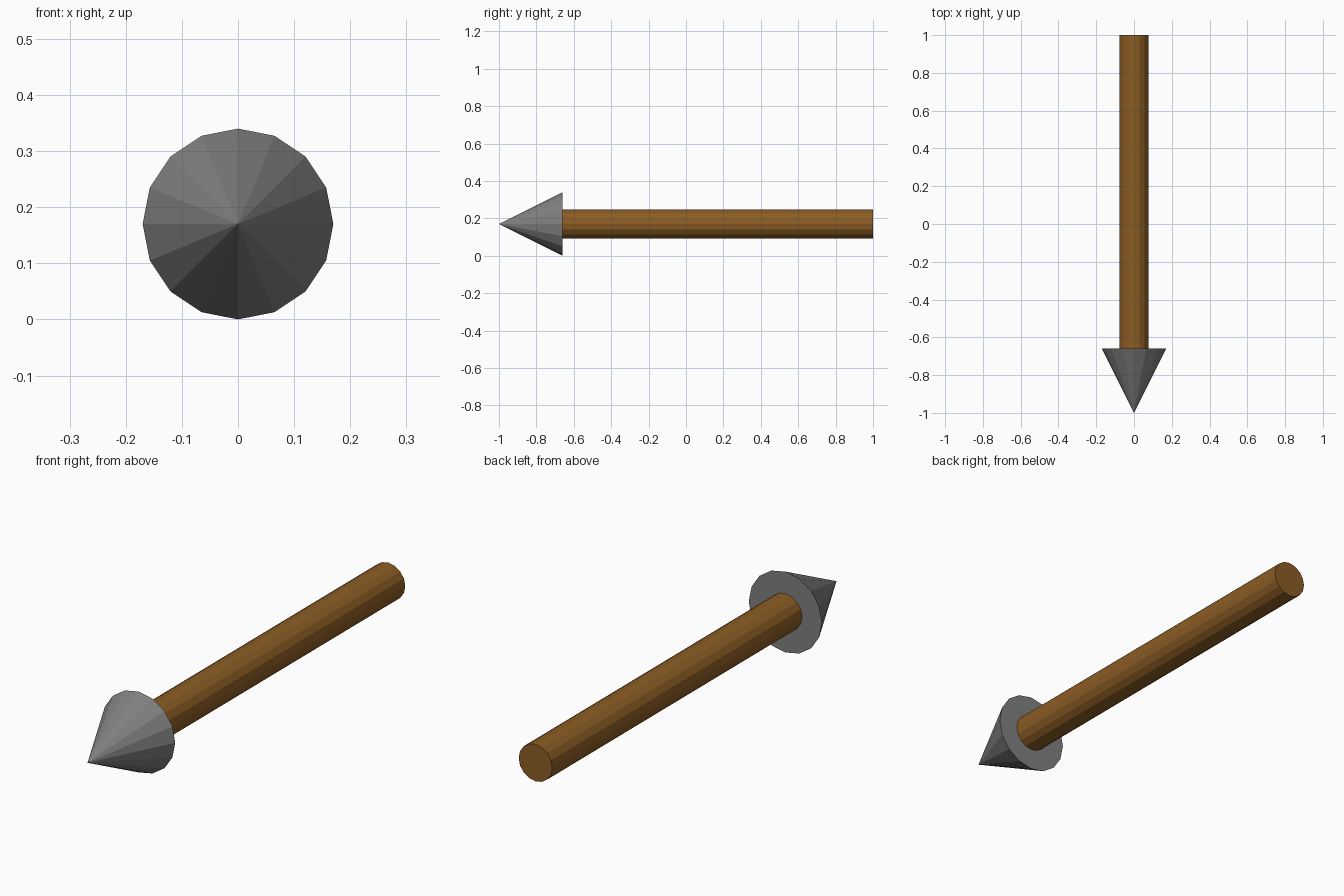
import bpy
import math

if "Cube" in bpy.data.objects:
    bpy.data.objects.remove(bpy.data.objects["Cube"])

SIDES = 16
AXIS_Z = 0.17


def material(name, color):
    mat = bpy.data.materials.new(name)
    mat.diffuse_color = (*color, 1.0)
    mat.use_nodes = True
    mat.node_tree.nodes["Principled BSDF"].inputs["Base Color"].default_value = mat.diffuse_color
    return mat


def round_part(name, r_back, r_front, y_front, y_back, mat):
    """Flat-faced cone or cylinder lying along y, front end towards -y."""
    bpy.ops.mesh.primitive_cone_add(
        vertices=SIDES, radius1=r_back, radius2=r_front,
        depth=y_back - y_front,
        location=(0, (y_front + y_back) / 2, AXIS_Z),
        rotation=(math.radians(90), 0, 0))
    obj = bpy.context.object
    obj.name = name
    obj.data.materials.append(mat)
    return obj


wood = material("brown wood", (0.258, 0.108, 0.018))
iron = material("grey metal", (0.216, 0.216, 0.216))

# Wooden shaft
round_part("shaft", 0.078, 0.078, -0.66, 1.0, wood)

# Pointed metal head
round_part("arrow_head", 0.17, 0.0, -1.0, -0.66, iron)
